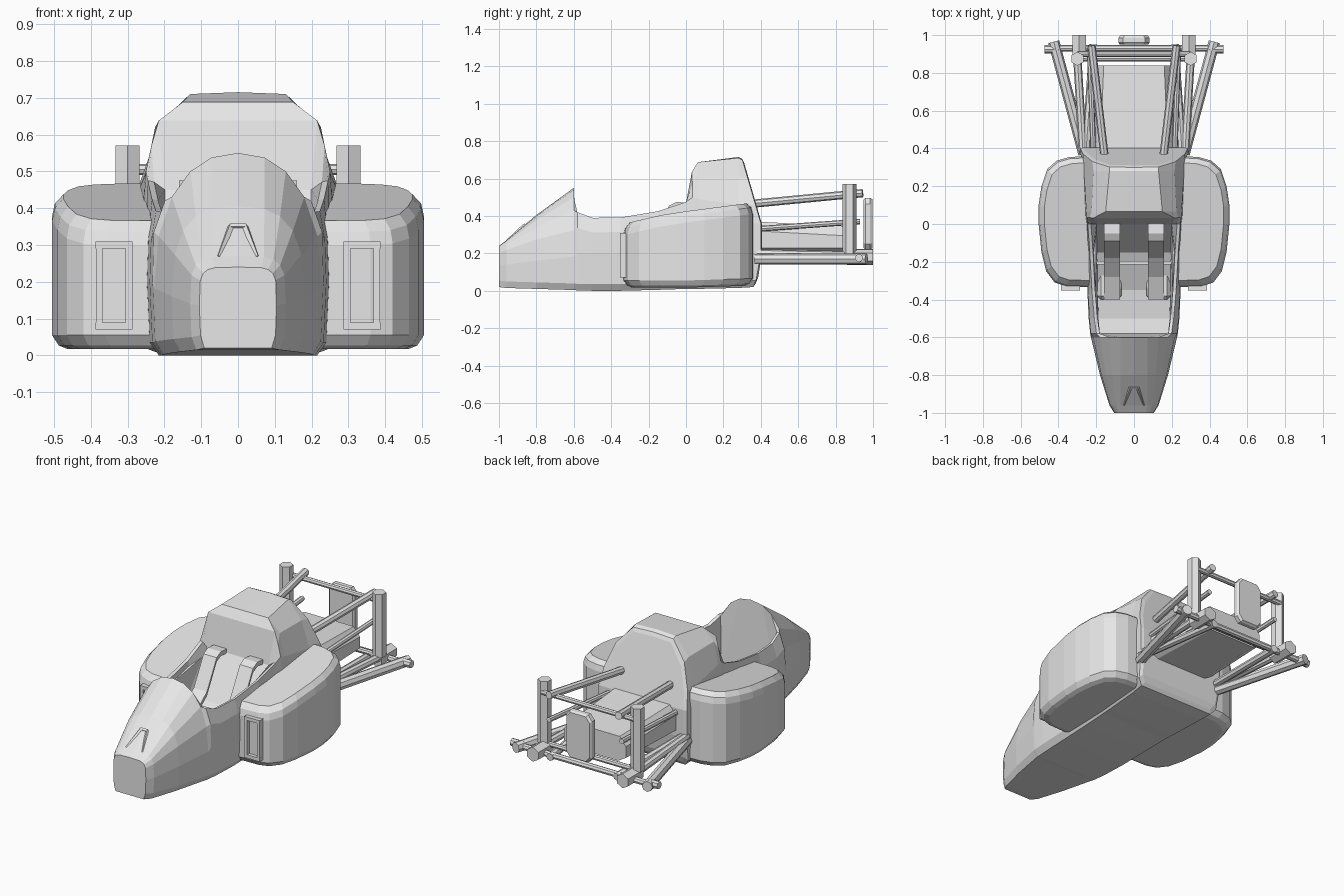
import bpy, bmesh, math
from mathutils import Vector

if "Cube" in bpy.data.objects:
    bpy.data.objects.remove(bpy.data.objects["Cube"])

grey = bpy.data.materials.new("plain_grey")
grey.diffuse_color = (0.8, 0.8, 0.8, 1)
grey.use_nodes = True
grey.node_tree.nodes["Principled BSDF"].inputs["Base Color"].default_value = grey.diffuse_color


def finish(name, bm):
    bmesh.ops.recalc_face_normals(bm, faces=bm.faces)
    me = bpy.data.meshes.new(name)
    bm.to_mesh(me)
    bm.free()
    me.materials.append(grey)
    ob = bpy.data.objects.new(name, me)
    bpy.context.collection.objects.link(ob)
    return ob


def loft(name, sections):
    """Mirrored half sections [(x, y, z)...] skinned along y."""
    bm = bmesh.new()
    rings = []
    for pts in sections:
        right = [bm.verts.new(p) for p in pts]
        left = [r if r.co.x == 0 else bm.verts.new((-r.co.x, r.co.y, r.co.z)) for r in right]
        rings.append((right, left))
    for (ra, la), (rb, lb) in zip(rings, rings[1:]):
        for a, b in ((ra, rb), (la, lb)):
            for i in range(len(a) - 1):
                bm.faces.new((a[i], a[i + 1], b[i + 1], b[i]))
        bm.faces.new((ra[0], rb[0], lb[0], la[0]))
    for r, l in (rings[0], rings[-1]):
        for i in range(len(r) - 1):
            bm.faces.new(list(dict.fromkeys((r[i], r[i + 1], l[i + 1], l[i]))))
    return finish(name, bm)


def rod(name, a, b, radius, sides=8):
    a, b = Vector(a), Vector(b)
    bm = bmesh.new()
    bmesh.ops.create_cone(bm, cap_ends=True, segments=sides, radius1=radius,
                          radius2=radius, depth=(b - a).length)
    q = (b - a).to_track_quat('Z', 'Y')
    for v in bm.verts:
        v.co = q @ v.co + (a + b) / 2
    return finish(name, bm)


def box(name, lo, hi, bevel=0):
    bm = bmesh.new()
    bmesh.ops.create_cube(bm, size=1)
    for v in bm.verts:
        v.co = [(l + h) / 2 + c * (h - l) for c, l, h in zip(v.co, lo, hi)]
    if bevel:
        bmesh.ops.bevel(bm, geom=bm.edges[:], offset=bevel, segments=1, affect='EDGES')
    return finish(name, bm)


def ribbon(name, path, x0, x1, thick):
    """Strip following a (y, z) path, with thickness."""
    bm = bmesh.new()
    rows = [[bm.verts.new((x, y, z + t)) for x, t in
             ((x0, 0), (x1, 0), (x1, -thick), (x0, -thick))] for y, z in path]
    for a, b in zip(rows, rows[1:]):
        for i in range(4):
            bm.faces.new((a[i], a[(i + 1) % 4], b[(i + 1) % 4], b[i]))
    bm.faces.new(rows[0])
    bm.faces.new(rows[-1])
    return finish(name, bm)


def flank(y, w, z0, zm):
    """Lower side shared by all shell sections."""
    return [(w * .87, y, z0), (w * .97, y, z0 + .035), (w, y, zm)]


def nose(y, w, z0, top, e):
    """Rounded crown; a higher exponent gives a boxier section."""
    zm = .1 + .15 * top
    arc = [(w * math.cos(math.radians(a)) ** (2 / e), y,
            zm + (top - zm) * math.sin(math.radians(a)) ** (2 / e)) for a in (20, 40, 58, 74)]
    return flank(y, w, z0, zm) + arc + [(0, y, top)]


def tub(y, w, z0, rim, floor):
    """Open section with a rim, thin wall and inner floor."""
    xr = w - .01 + .04 * y
    return flank(y, w, z0, .2) + [(w * .985, y, rim * .8), (xr, y, rim), (xr - .017, y, rim - .004),
                                  (w * .78, y, floor), (0, y, floor)]


def hood(y, w, z0, lean, upper):
    """Closed section; lean pulls points forward as they rise."""
    pts = flank(y, w, z0, .2) + [(x, y, z) for x, z in upper]
    return [(x, y - lean * (max(0, z - .36) * .29 + max(0, .12 - z) * .4), z) for x, y, z in pts]


# Main shell: nose, open cockpit tub with reclined seat, engine hood
loft("body_shell", [
    nose(-1.0, .105, .02, .24, 5),
    nose(-.96, .13, .015, .27, 4.2),
    nose(-.80, .18, .01, .405, 2.8),
    nose(-.60, .228, .004, .55, 2.25),
    tub(-.58, .232, .002, .42, .12),
    tub(-.50, .24, 0, .39, .11),
    tub(-.35, .247, 0, .392, .13),
    tub(-.15, .25, .005, .425, .22),
    tub(0, .255, .01, .475, .45),
    hood(.04, .257, .01, .1, [(.26, .35), (.25, .5), (.235, .57), (.215, .638), (0, .638)]),
    hood(.065, .259, .01, 0, [(.262, .35), (.252, .49), (.225, .62), (.15, .688), (0, .688)]),
    hood(.28, .275, .015, 0, [(.275, .36), (.265, .46), (.215, .61), (.13, .71), (0, .715)]),
    hood(.40, .285, .02, 1, [(.285, .36), (.27, .46), (.22, .60), (.13, .70), (0, .705)]),
    hood(.405, .268, .04, 1, [(.267, .36), (.252, .45), (.205, .58), (.12, .68), (0, .685)]),
])

# Nose vent with a raised surround
for s in (-1, 1):
    rod("vent_rib", (s * .052, -.955, .265), (s * .02, -.865, .35), .009, 4)
rod("vent_top", (-.022, -.865, .35), (.022, -.865, .35), .009, 4)

# Side pods: rounded outline in layers under a sloping top, with an air inlet frame
outline = [(.20, -.335), (.36, -.33), (.42, -.31), (.465, -.25), (.49, -.15), (.505, 0),
           (.505, .1), (.49, .2), (.46, .29), (.41, .335), (.34, .355), (.20, .36)]
for s in (-1, 1):
    bm = bmesh.new()
    rings = []
    for scale, top, off in ((.86, 0, .012), (.94, 0, .022), (1, 0, .05),
                            (1, 1, -.06), (.975, 1, -.025), (.90, 1, 0)):
        ring = []
        for x, y in outline:
            y2 = .012 + (y - .012) * scale
            z = (.425 + .13 * y2 - .1 * max(0, -y2 - .1) if top else .005 + .03 * max(y2, 0)) + off
            ring.append(bm.verts.new((s * (.2 + (x - .2) * scale), y2, z)))
        rings.append(ring)
    n = len(outline)
    for a, b in zip(rings, rings[1:]):
        for i in range(n):
            bm.faces.new((a[i], a[(i + 1) % n], b[(i + 1) % n], b[i]))
    bm.faces.new(rings[0])
    bm.faces.new(rings[-1])
    finish("side_pod", bm)

    for x in (.296, .377):
        box("inlet_post", (s * x - .009, -.352, .07), (s * x + .009, -.30, .31))
    for z in (.08, .30):
        box("inlet_rail", (s * .3365 - .05, -.352, z - .01), (s * .3365 + .05, -.30, z + .01))

    # Shoulder straps draped over the seat, and leg rests
    ribbon("seat_strap", [(.02, .47), (-.05, .475), (-.09, .455), (-.13, .38), (-.18, .29),
                          (-.28, .21), (-.40, .16)], s * .075, s * .16, .025)
    box("leg_rest", (s * .13 - .065, -.40, .10), (s * .13 + .065, -.2, .165), .02)
box("seat_bar", (-.2, -.215, .19), (.2, -.195, .21))


# Gearbox housing behind the hood
def gear_section(y, w, top):
    return [(w - .05, y, .20), (w, y, .23), (w, y, top - .05), (w - .04, y, top), (0, y, top)]


loft("gearbox", [gear_section(.37, .22, .37), gear_section(.84, .20, .345)])

# Rear suspension frame
for s in (-1, 1):
    rod("upright", (s * .30, .875, .20), (s * .30, .875, .57), .037, 6)
    rod("upper_arm", (s * .155, .35, .465), (s * .225, .945, .522), .022)
    rod("middle_arm", (s * .215, .37, .33), (s * .235, .93, .37), .015)
    rod("lower_arm", (s * .255, .37, .20), (s * .215, .95, .165), .022)
    rod("wishbone", (s * .265, .37, .17), (s * .425, .965, .17), .030)
    rod("diagonal_arm", (s * .27, .38, .20), (s * .30, .88, .19), .022)
    rod("wheel_joint", (s * .40, .925, .175), (s * .475, .925, .175), .022)
    rod("rear_stub", (s * .29, .86, .18), (s * .29, 1.0, .18), .042, 6)
rod("upper_crossbar", (-.30, .90, .505), (.30, .90, .505), .015)
rod("lower_crossbar", (-.45, .93, .17), (.45, .93, .17), .018)
rod("inner_crossbar", (-.29, .875, .20), (.29, .875, .20), .015)


# Rear lamp: upright plate with clipped corners and bevelled rim
def lamp_section(y, d):
    return [(.058 - d, y, .22 + d), (.083 - d, y, .25 + d), (.083 - d, y, .465 - d),
            (.058 - d, y, .497 - d), (0, y, .497 - d)]


loft("rear_lamp", [lamp_section(.95, .008), lamp_section(.96, 0),
                   lamp_section(.985, 0), lamp_section(.997, .008)])
